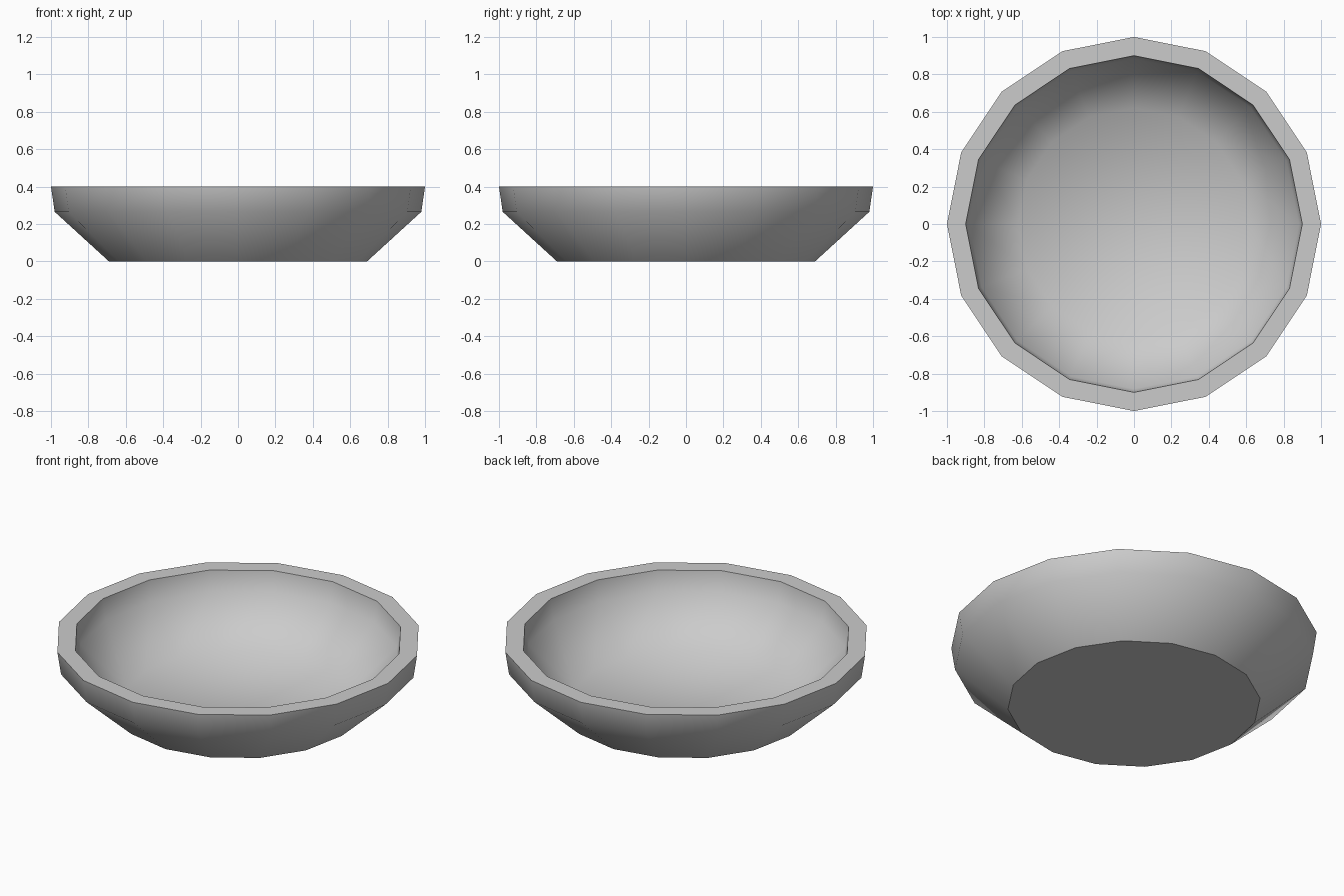
import bpy, bmesh, math

if "Cube" in bpy.data.objects:
    bpy.data.objects.remove(bpy.data.objects["Cube"])

SIDES = 16

# Half profile: outer base, outer wall, rim, inside wall, floor edge
profile = [(0.69, 0.0), (0.98, 0.265), (1.0, 0.4),
           (0.9, 0.4), (0.882, 0.28), (0.62, 0.04)]
SHARP_RINGS = (0, 2, 3)  # base edge and both rim edges stay crisp

bm = bmesh.new()
rings = []
for r, z in profile:
    rings.append([bm.verts.new((r * math.cos(2 * math.pi * i / SIDES),
                                r * math.sin(2 * math.pi * i / SIDES), z))
                  for i in range(SIDES)])

# Walls and rim
for a, b in zip(rings, rings[1:]):
    for i in range(SIDES):
        j = (i + 1) % SIDES
        bm.faces.new((a[i], a[j], b[j], b[i]))

# Flat underside and inner floor
bm.faces.new(list(reversed(rings[0])))
bm.faces.new(rings[-1])
bmesh.ops.recalc_face_normals(bm, faces=bm.faces)

# Smooth walls with crisp rim and base
for f in bm.faces:
    f.smooth = True
for k in SHARP_RINGS:
    for i in range(SIDES):
        bm.edges.get((rings[k][i], rings[k][(i + 1) % SIDES])).smooth = False

mesh = bpy.data.meshes.new("bowl")
bm.to_mesh(mesh)
bm.free()
bowl = bpy.data.objects.new("bowl", mesh)
bpy.context.collection.objects.link(bowl)
